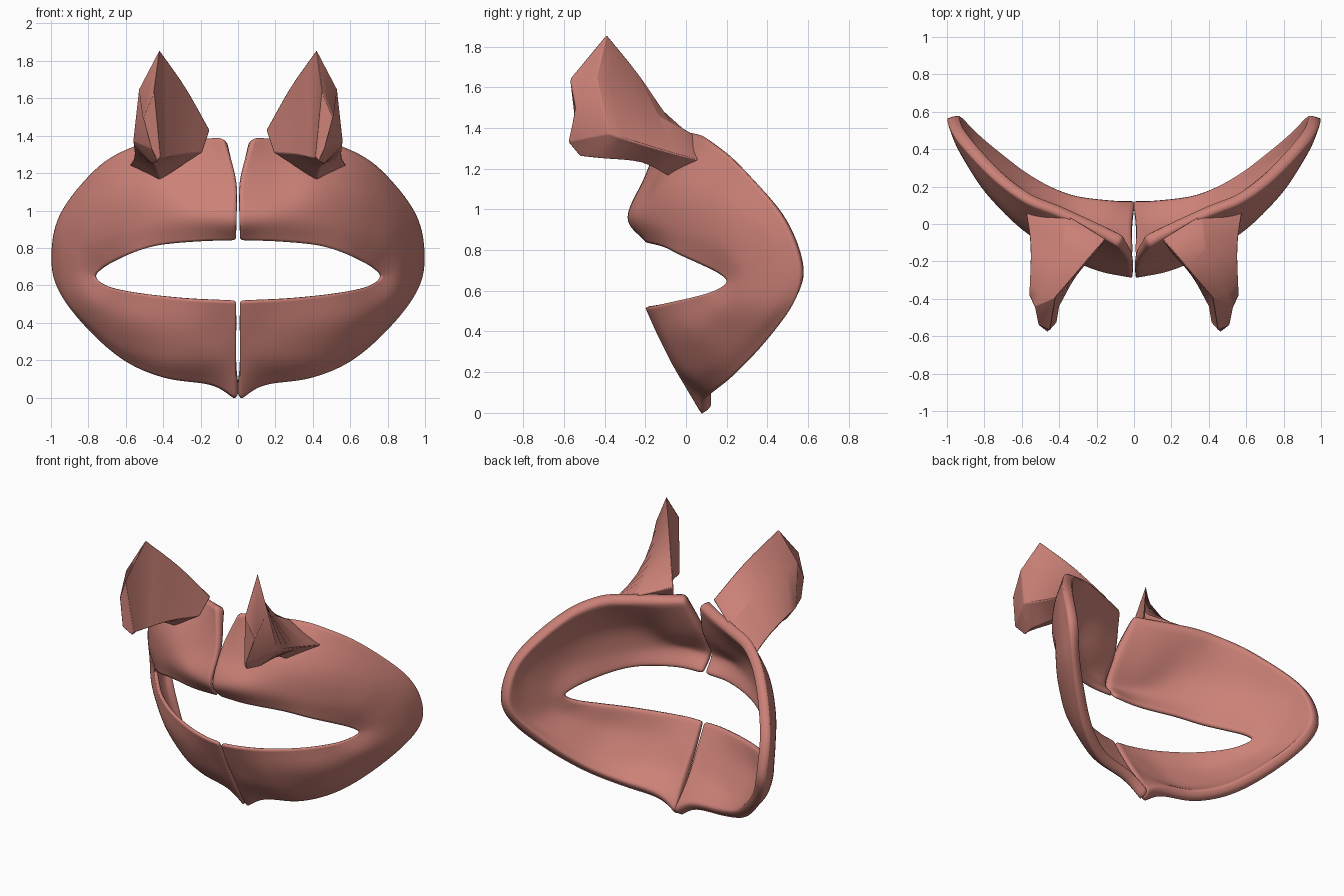
import bpy
import bmesh
from mathutils import Vector

if "Cube" in bpy.data.objects:
    bpy.data.objects.remove(bpy.data.objects["Cube"], do_unlink=True)

# Single flesh material
flesh = bpy.data.materials.new("salmon_flesh")
flesh.use_nodes = True
COLOUR = (0.6, 0.22, 0.185, 1)
flesh.diffuse_color = COLOUR
shader = next(n for n in flesh.node_tree.nodes if n.type == 'BSDF_PRINCIPLED')
shader.inputs["Base Color"].default_value = COLOUR


def spline(points, steps):
    """Smooth curve passing through every given point."""
    pts = [Vector(p) for p in points]
    pts = [pts[0] * 2 - pts[1]] + pts + [pts[-1] * 2 - pts[-2]]
    curve = []
    for a, b, c, d in zip(pts, pts[1:], pts[2:], pts[3:]):
        for s in range(steps):
            t = s / steps
            curve.append(b + (c - a) * (t / 2)
                         + (a * 2 - b * 5 + c * 4 - d) * (t * t / 2)
                         + (b * 3 - a - c * 3 + d) * (t ** 3 / 2))
    curve.append(pts[-2])
    return curve


def loft(name, rows, closed=False):
    """Skin a list of equal-length rows; closed rows become a capped tube."""
    bm = bmesh.new()
    grid = [[bm.verts.new(p) for p in row] for row in rows]
    count = len(rows[0])
    for near, far in zip(grid, grid[1:]):
        for j in range(count if closed else count - 1):
            k = (j + 1) % count
            bm.faces.new((near[j], far[j], far[k], near[k]))
    if closed:
        bm.faces.new(grid[0])
        bm.faces.new(grid[-1])
        bmesh.ops.recalc_face_normals(bm, faces=bm.faces)
    mesh = bpy.data.meshes.new(name)
    bm.to_mesh(mesh)
    bm.free()
    mesh.materials.append(flesh)
    obj = bpy.data.objects.new(name, mesh)
    bpy.context.collection.objects.link(obj)
    return obj


def mirror_halves(obj):
    """Add the opposite half, leaving the seam between halves open."""
    mod = obj.modifiers.new("other_half", 'MIRROR')
    mod.use_mirror_merge = False


def smooth(obj, angle):
    bpy.ops.object.select_all(action='DESELECT')
    obj.select_set(True)
    bpy.context.view_layer.objects.active = obj
    bpy.ops.object.shade_smooth_by_angle(angle=angle)


# Cross-sections from the mouth opening to the outer rim
upper_lip = [
    [(.01, -.2, .84), (.01, -.29, .96), (.015, -.2, 1.17), (.085, -.12, 1.39)],
    [(.2, -.19, .835), (.2, -.25, .97), (.2, -.17, 1.12), (.2, -.05, 1.385)],
    [(.42, -.11, .815), (.42, -.15, .96), (.42, -.11, 1.14), (.42, .06, 1.37)],
    [(.56, -.03, .775), (.61, -.02, .92), (.63, .02, 1.1), (.58, .12, 1.335)],
    [(.67, .08, .725), (.77, .14, .86), (.81, .21, 1.02), (.76, .25, 1.225)],
    [(.735, .16, .685), (.84, .24, .77), (.93, .38, .87), (.955, .46, .98)],
]
mouth_corner = [
    [(.77, .2, .645), (.86, .28, .67), (.945, .42, .7), (1, .56, .74)],
    [(.72, .15, .605), (.83, .25, .55), (.91, .41, .52), (.955, .54, .56)],
]
lower_lip = [
    [(.63, .06, .575), (.72, .15, .47), (.77, .28, .38), (.8, .4, .36)],
    [(.47, -.05, .55), (.54, .01, .4), (.58, .13, .26), (.6, .24, .19)],
    [(.28, -.14, .53), (.3, -.09, .36), (.35, .01, .2), (.38, .13, .1)],
    [(.12, -.19, .52), (.12, -.12, .36), (.13, -.04, .2), (.14, .09, .065)],
    [(.01, -.2, .515), (.01, -.13, .36), (.01, -.04, .19), (.01, .08, -.015)],
]

# Lip band: a curved shell around the mouth, thin at the lips, thick at the rim
stations = upper_lip + mouth_corner + lower_lip
rails = [spline(rail, 4) for rail in zip(*stations)]
sections = [spline(section, 5) for section in zip(*rails)]
lip_band = loft("lip_band", sections)
fullness = lip_band.vertex_groups.new(name="fullness")
across = len(sections[0])
for vert in lip_band.data.vertices:
    fullness.add([vert.index], 0.35 + 0.65 * (vert.index % across) / (across - 1), 'REPLACE')
shell = lip_band.modifiers.new("thickness", 'SOLIDIFY')
shell.thickness = 0.07
shell.offset = -1
shell.vertex_group = "fullness"
shell.edge_crease_outer = 0.7
mirror_halves(lip_band)
soft = lip_band.modifiers.new("soft_rim", 'SUBSURF')
soft.levels = soft.render_levels = 1
smooth(lip_band, 1.2)

# Nose wing: each section is ridge, hollow, outer foot, underside, inner foot
wing_sections = [
    [(.15, -.08, 1.43), (.36, .05, 1.36), (.58, .07, 1.24), (.42, -.08, 1.16), (.19, -.14, 1.31)],
    [(.28, -.23, 1.66), (.4, -.19, 1.49), (.555, -.12, 1.29), (.44, -.22, 1.23), (.31, -.28, 1.3)],
    [(.42, -.39, 1.86), (.53, -.44, 1.65), (.56, -.38, 1.37), (.46, -.42, 1.25), (.4, -.44, 1.28)],
]
wing_front = [(.45, -.57, 1.64), (.51, -.54, 1.5), (.46, -.58, 1.33), (.43, -.52, 1.26), (.415, -.53, 1.29)]
wing_edges = [spline(edge, 4) for edge in zip(*wing_sections)]
nose_wings = loft("nose_wings", list(zip(*wing_edges)) + [wing_front], closed=True)
edge = nose_wings.modifiers.new("soft_edge", 'BEVEL')
edge.width = 0.006
edge.segments = 2
mirror_halves(nose_wings)
smooth(nose_wings, 0.8)
